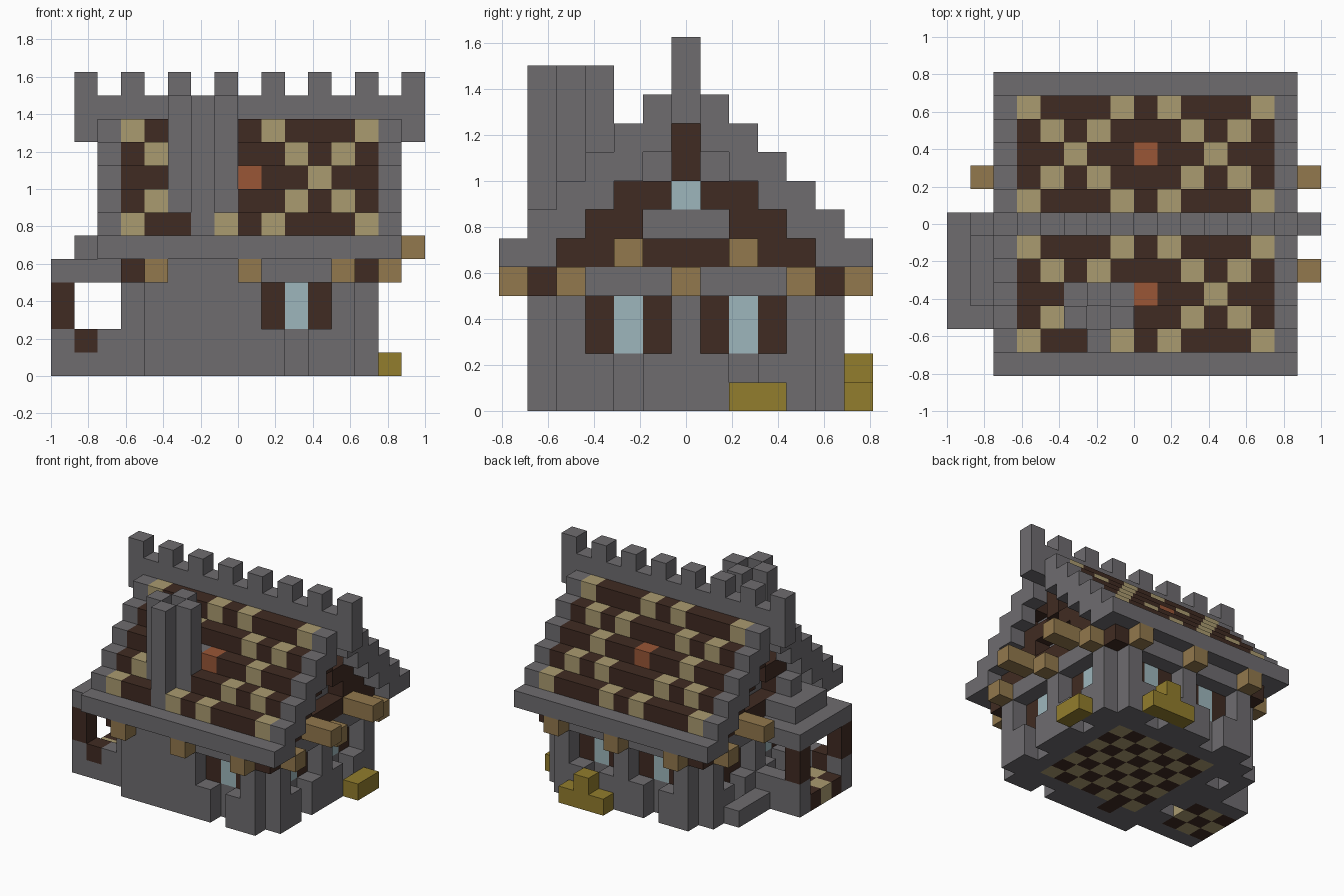
import bpy, bmesh
from mathutils import Vector

cube = bpy.data.objects.get("Cube")
if cube:
    bpy.data.objects.remove(cube)

S = 0.125                                # edge of one block
ORIGIN = Vector((-1, -0.8125, 0))
COLOURS = {
    "stone": (0.156, 0.150, 0.159), "dark_wood": (0.051, 0.024, 0.016),
    "pale_thatch": (0.402, 0.328, 0.162), "light_wood": (0.287, 0.188, 0.074),
    "glass": (0.337, 0.468, 0.503), "terracotta": (0.319, 0.093, 0.037),
    "straw": (0.287, 0.205, 0.026),
}
cells = {}                               # block -> (part, colour)


def span(v):
    return range(v[0], v[1] + 1) if isinstance(v, tuple) else (v,)


def box(part, colour, x, y, z):
    """Fill an inclusive range of blocks; later parts replace earlier ones."""
    for i in span(x):
        for j in span(y):
            for k in span(z):
                cells[i, j, k] = (part, colour)


def carve(x, y, z):
    for i in span(x):
        for j in span(y):
            for k in span(z):
                cells.pop((i, j, k), None)


def roof_top(j):
    return 11 - abs(j - 6)


# Walls: inner core with an outer layer of buttresses and lintels
box("core_wall", "stone", (4, 12), (2, 10), (0, 4))
for j in (1, 11):
    box("outer_wall", "stone", (4, 12), j, (0, 4))
for i in (3, 13):
    box("outer_wall", "stone", i, (2, 10), (0, 4))
    for j in (1, 11):
        box("corner_beam", "dark_wood", i, j, 4)

# Checkered floor
for i in range(5, 12):
    for j in range(3, 10):
        box("floor", "dark_wood" if (i + j) % 2 else "pale_thatch", i, j, 0)
box("hearth", "dark_wood", 6, 2, 0)


# Recessed windows with shutters
def window(side, c, pane="glass"):
    def cell(offset, depth):
        return {"front": (c + offset, 1 + depth), "back": (c + offset, 11 - depth),
                "right": (3 + depth, c + offset), "left": (13 - depth, c + offset)}[side]
    for o in (-1, 0, 1):
        carve(*cell(o, 0), (0 if o == 0 else 2, 3))
        if o:
            box("shutter", "dark_wood", *cell(o, 1), (2, 3))
    box("window_pane", pane, *cell(0, 1), (2, 3))


window("front", 10)
for c in (6, 10):
    window("back", c)
for c in (4, 8):
    window("left", c)
window("right", 4)
window("right", 8, "dark_wood")          # doorway
box("door", "dark_wood", 4, 8, (1, 3))
box("door_step", "stone", 2, (7, 9), 0)

# Stepped roof with patterned tiles and stone edge trim
PALE = {1: (3, 7, 9, 13), 2: (4, 6, 10, 12), 3: (5, 11), 4: (4, 6, 10, 12), 5: (3, 7, 9, 13)}
for j in range(1, 12):
    top = roof_top(j)
    box("attic", "stone", (4, 12), j, (5, top - 1))
    for i in (2, 14):
        box("roof_trim", "stone", i, j, (top - 1, top))
    row = abs(j - 6)
    if row:
        box("roof_tiles", "dark_wood", (3, 13), j, top)
        for i in PALE[row]:
            box("roof_tiles", "pale_thatch", i, j, top)
for j in (3, 9):
    box("roof_tiles", "terracotta", 8, j, 8)
for j in (0, 12):
    box("eaves", "stone", (2, 14), j, 5)
for i in (3, 13):
    for j in (1, 11):
        box("eaves", "stone", i, j, 5)

# Gable framing
for i, inner in ((3, 4), (13, 12)):
    for j in range(2, 11):
        box("gable_frame", "dark_wood", i, j, (5, min(roof_top(j) - 2, 9)))
    carve(i, (5, 7), 6)
    for j in (5, 7):
        carve(i, j, 8)
    carve(i, 6, 7)
    box("gable_window", "glass", inner, 6, 7)

# Battlemented ridge
box("ridge", "stone", (2, 14), 6, 11)
for i in range(1, 16, 2):
    box("ridge_battlement", "stone", i, 6, 12)
for i in (1, 15):
    box("ridge_end", "stone", i, 6, (10, 12))

# Beam ends and eave brackets
for j in (4, 8):
    for x in ((1, 2), (14, 15)):
        box("purlin_end", "light_wood", x, j, 5)
for i in (4, 8, 12):
    for j in (0, 12):
        box("eave_bracket", "light_wood", i, j, 4)
for j in (2, 6, 10):
    for i in (2, 14):
        box("gable_bracket", "light_wood", i, j, 4)

# Chimney: four flues around a sunken centre
for i, j in ((6, 1), (5, 2), (7, 2), (6, 3)):
    box("chimney", "stone", i, j, (5, 11))
box("chimney", "stone", 6, 2, (5, 10))
for i in (5, 7):
    box("chimney_base", "stone", i, 3, 8)

# Side porch
for j in (2, 6):
    box("porch_wall", "stone", (0, 2), j, (0, 1))
    box("porch_post", "dark_wood", 0, j, (2, 3))
box("porch_ledge", "dark_wood", 1, 2, 1)
for i in range(3):
    for j in range(3, 6):
        box("porch_floor", "dark_wood" if (i + j) % 2 else "pale_thatch", i, j, 0)
box("porch_roof", "stone", (0, 2), (2, 6), 4)
box("porch_roof", "stone", (1, 2), (3, 5), 5)
box("porch_roof", "stone", 2, 4, 6)

# Straw bales
box("side_bale", "straw", 14, (8, 9), 0)
box("back_bales", "straw", (9, 11), 12, 0)
box("back_bales", "straw", 10, 12, 1)

# Materials
materials = {}
for name, rgb in COLOURS.items():
    mat = bpy.data.materials.new(name)
    mat.use_nodes = True
    mat.diffuse_color = (*rgb, 1)
    bsdf = next(n for n in mat.node_tree.nodes if n.type == "BSDF_PRINCIPLED")
    bsdf.inputs["Base Color"].default_value = (*rgb, 1)
    bsdf.inputs["Roughness"].default_value = 0.9
    materials[name] = mat

# One object per part, keeping only exposed block faces
for part in sorted({p for p, _ in cells.values()}):
    bm = bmesh.new()
    verts, used = {}, []
    for pos, (owner, colour) in cells.items():
        if owner != part:
            continue
        if colour not in used:
            used.append(colour)
        for axis in range(3):
            for side in (0, 1):
                near = list(pos)
                near[axis] += 2 * side - 1
                if tuple(near) in cells:
                    continue
                corners = []
                for a, b in ((0, 0), (1, 0), (1, 1), (0, 1)):
                    p = list(pos)
                    p[axis] += side
                    p[(axis + 1) % 3] += a
                    p[(axis + 2) % 3] += b
                    key = tuple(p)
                    if key not in verts:
                        verts[key] = bm.verts.new(ORIGIN + Vector(key) * S)
                    corners.append(verts[key])
                face = bm.faces.new(corners if side else corners[::-1])
                face.material_index = used.index(colour)
    mesh = bpy.data.meshes.new(part)
    bm.to_mesh(mesh)
    bm.free()
    for colour in used:
        mesh.materials.append(materials[colour])
    bpy.context.collection.objects.link(bpy.data.objects.new(part, mesh))
